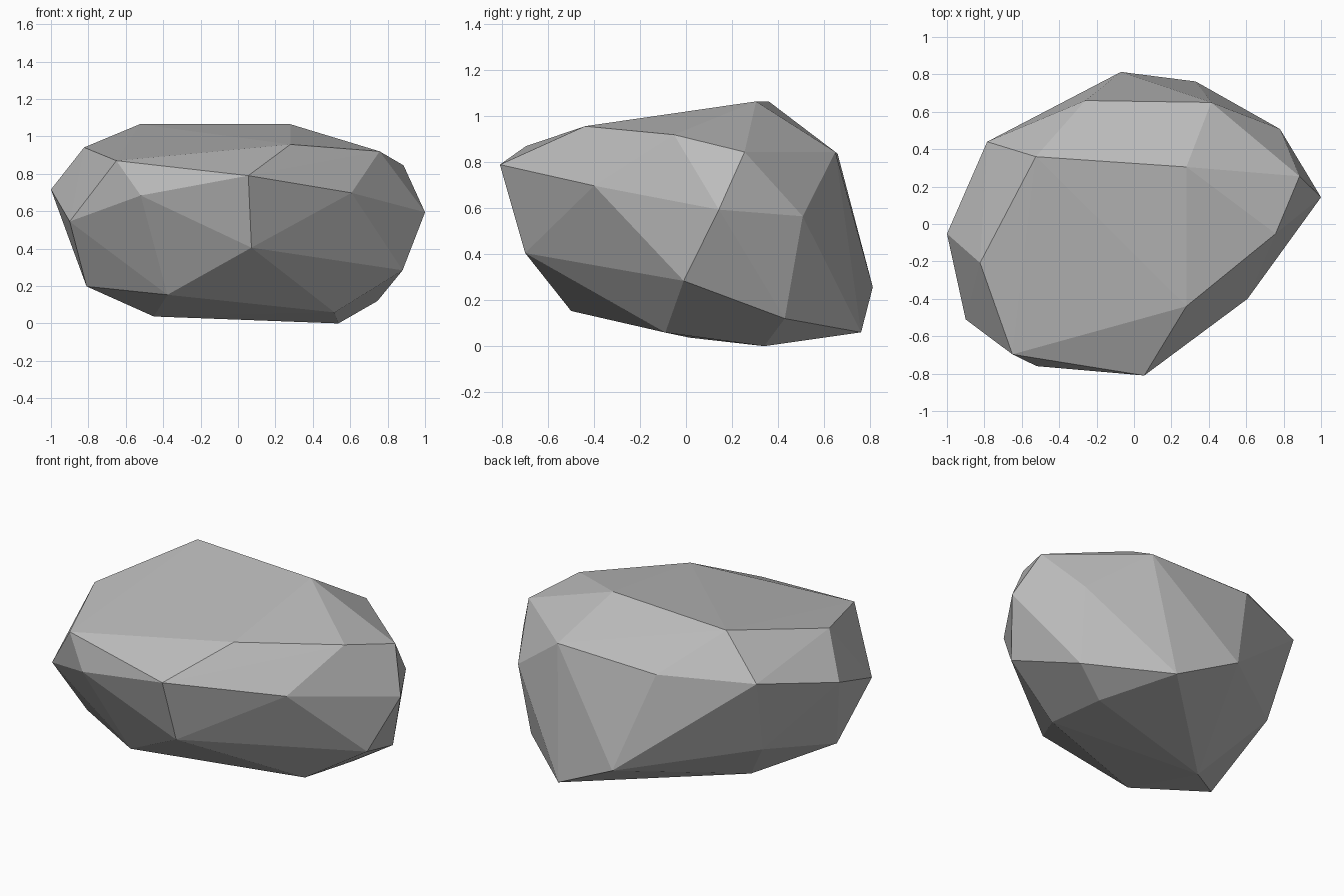
import bpy
import bmesh

# Corner points of the faceted boulder, grouped by level
CROWN = [(-0.525, 0.36, 1.065), (0.28, 0.305, 1.065), (0.28, -0.44, 0.957),
         (-0.823, -0.208, 0.941), (0.757, -0.052, 0.92), (-0.65, -0.697, 0.87)]
SHOULDER = [(0.413, 0.65, 0.845), (0.885, 0.255, 0.845), (-0.26, 0.66, 0.837),
            (-0.785, 0.44, 0.835), (0.055, -0.81, 0.79), (-1.0, -0.052, 0.716)]
WAIST = [(0.607, -0.4, 0.698), (-0.52, -0.76, 0.684), (1.0, 0.143, 0.594),
         (0.78, 0.508, 0.565), (-0.9, -0.51, 0.545), (0.072, -0.70, 0.405)]
SKIRT = [(-0.72, 0.29, 0.362), (0.88, -0.01, 0.284), (-0.07, 0.813, 0.257),
         (-0.81, -0.30, 0.198), (-0.377, -0.50, 0.153), (0.746, 0.43, 0.12)]
BASE = [(0.33, 0.762, 0.06), (0.516, -0.09, 0.059),
        (-0.45, 0.015, 0.037), (0.537, 0.34, 0.0)]

# Wrap the points in flat facets
bm = bmesh.new()
for point in CROWN + SHOULDER + WAIST + SKIRT + BASE:
    bm.verts.new(point)
bmesh.ops.convex_hull(bm, input=bm.verts[:])
loose = [v for v in bm.verts if not v.link_faces]
bmesh.ops.delete(bm, geom=loose, context='VERTS')
bmesh.ops.recalc_face_normals(bm, faces=bm.faces[:])
for face in bm.faces:
    face.smooth = False

mesh = bpy.data.meshes.new("boulder")
bm.to_mesh(mesh)
bm.free()

# Plain grey stone
stone = bpy.data.materials.new("grey stone")
stone.diffuse_color = (0.5, 0.5, 0.5, 1.0)
mesh.materials.append(stone)

boulder = bpy.data.objects.new("boulder", mesh)
bpy.context.collection.objects.link(boulder)
